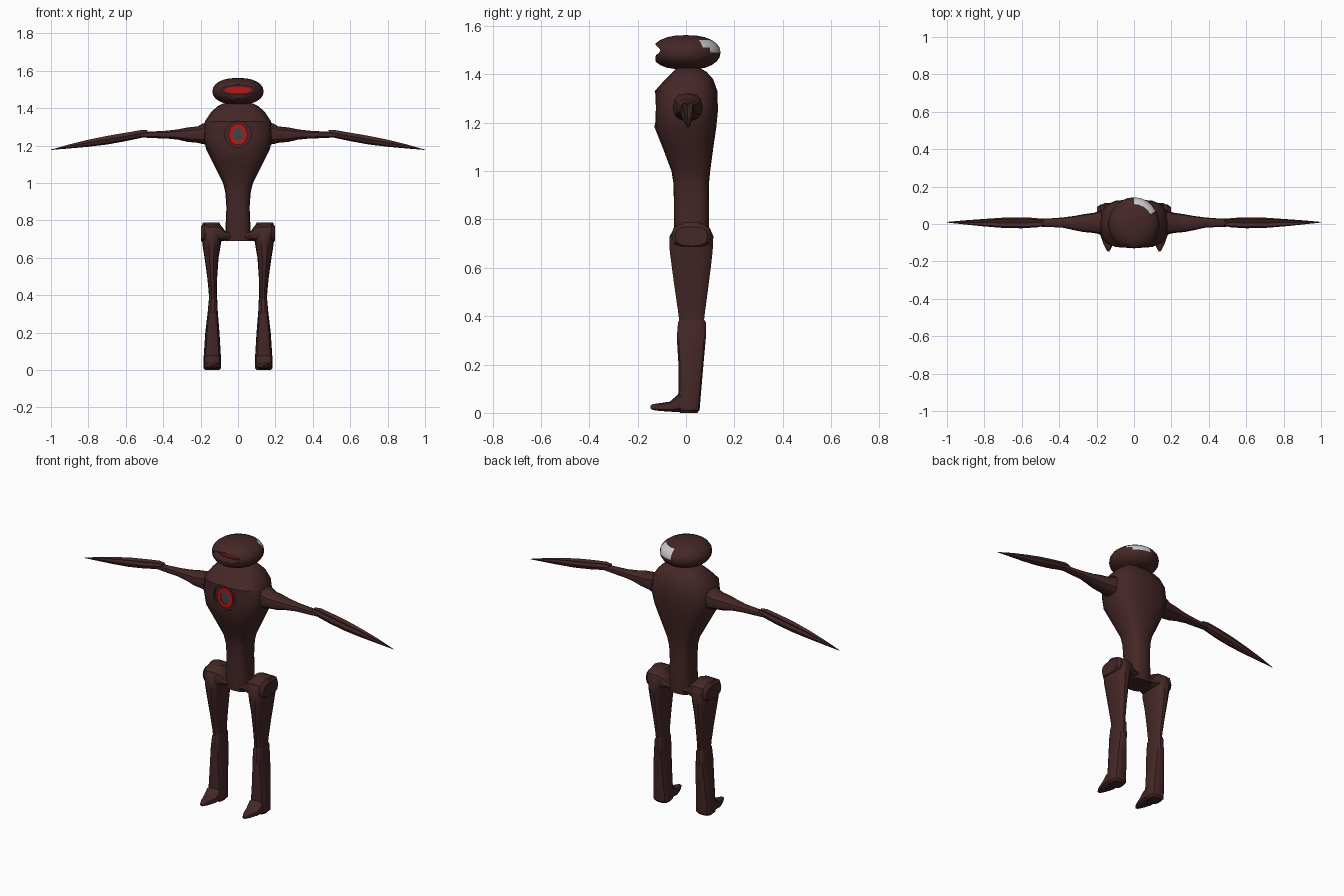
import bpy, bmesh, math


def material(name, rgb):
    m = bpy.data.materials.new(name)
    m.diffuse_color = (*rgb, 1)
    return m


HIDE = material("dark maroon", (0.06, 0.02, 0.02))
RED = material("bright red", (0.5, 0.008, 0.008))
GREY = material("dark grey", (0.06, 0.055, 0.055))
WHITE = material("pale grey", (0.6, 0.6, 0.6))


def finish(name, bm, mats, angle=32):
    bmesh.ops.recalc_face_normals(bm, faces=bm.faces)
    mesh = bpy.data.meshes.new(name)
    bm.to_mesh(mesh)
    bm.free()
    ob = bpy.data.objects.new(name, mesh)
    bpy.context.collection.objects.link(ob)
    for m in mats:
        mesh.materials.append(m)
    smooth(ob, angle)
    return ob


def smooth(ob, angle=32):
    bpy.ops.object.select_all(action='DESELECT')
    ob.select_set(True)
    bpy.context.view_layer.objects.active = ob
    bpy.ops.object.shade_smooth_by_angle(angle=math.radians(angle))


def power(v, e):
    return math.copysign(abs(v) ** e, v)


def loft(name, axis, rings, n=16, square=2.5, side=1, notch=0.0):
    """Skin rounded-box rings (t, u0, u1, v0, v1) along an axis; notch dents the +v side."""
    bm = bmesh.new()
    loops = []
    for t, u0, u1, v0, v1 in rings:
        loop = []
        for i in range(n):
            a = 2 * math.pi * i / n
            u = (u0 + u1) / 2 + (u1 - u0) / 2 * power(math.cos(a), 2 / square)
            v = (v0 + v1) / 2 + (v1 - v0) / 2 * power(math.sin(a), 2 / square)
            if notch and i == n // 4:
                v -= notch * (v1 - v0)
            p = {'x': (t, u, v), 'y': (u, t, v), 'z': (u, v, t)}[axis]
            loop.append(bm.verts.new((p[0] * side, p[1], p[2])))
        loops.append(loop)
    for a, b in zip(loops, loops[1:]):
        for i in range(n):
            j = (i + 1) % n
            bm.faces.new((a[i], a[j], b[j], b[i]))
    bm.faces.new(loops[0])
    bm.faces.new(loops[-1])
    return finish(name, bm, [HIDE])


def disc(name, mat, rx, rz, z, y0, y1, n=24, hole=0.0):
    """Elliptical plate facing the front, optionally a ring."""
    bm = bmesh.new()
    rows = []
    profile = [(1, y0), (1, y1)] + ([(hole, y1), (hole, y0)] if hole else [])
    for s, y in profile:
        rows.append([bm.verts.new((s * rx * math.cos(2 * math.pi * i / n), y,
                                   z + s * rz * math.sin(2 * math.pi * i / n))) for i in range(n)])
    pairs = list(zip(rows, rows[1:])) + ([(rows[-1], rows[0])] if hole else [])
    for a, b in pairs:
        for i in range(n):
            j = (i + 1) % n
            bm.faces.new((a[i], a[j], b[j], b[i]))
    if not hole:
        bm.faces.new(rows[0])
        bm.faces.new(rows[1])
    return finish(name, bm, [mat])


def carve(ob, cutter):
    mod = ob.modifiers.new("recess", 'BOOLEAN')
    mod.operation = 'DIFFERENCE'
    mod.solver = 'EXACT'
    mod.object = cutter
    bpy.ops.object.select_all(action='DESELECT')
    bpy.context.view_layer.objects.active = ob
    ob.select_set(True)
    bpy.ops.object.modifier_apply(modifier=mod.name)
    bpy.data.objects.remove(cutter)
    smooth(ob)


# Torso: broad flat chest tapering to a narrow waist
torso = loft("torso", 'z', [
    (0.69, -0.07, 0.07, -0.045, 0.09), (0.78, -0.066, 0.066, -0.05, 0.095),
    (0.87, -0.062, 0.062, -0.05, 0.095), (0.95, -0.068, 0.068, -0.052, 0.095),
    (1.00, -0.08, 0.08, -0.06, 0.10), (1.09, -0.125, 0.125, -0.094, 0.112),
    (1.18, -0.17, 0.17, -0.13, 0.125), (1.25, -0.188, 0.188, -0.13, 0.132),
    (1.33, -0.177, 0.177, -0.13, 0.13), (1.38, -0.143, 0.143, -0.085, 0.112),
    (1.41, -0.11, 0.11, -0.055, 0.085), (1.425, -0.08, 0.08, -0.04, 0.06)], 16, 2.9)
carve(torso, disc("chest_cutter", HIDE, 0.072, 0.072, 1.26, -0.2, -0.112, 12))
disc("chest_ring", RED, 0.05, 0.058, 1.26, -0.121, -0.11, 20, 0.6)
disc("chest_core", GREY, 0.032, 0.037, 1.26, -0.117, -0.11, 20)

# Head: flattened ellipsoid with a blunt face and a pale patch at the back
bm = bmesh.new()
bmesh.ops.create_uvsphere(bm, u_segments=24, v_segments=12, radius=1)
for v in bm.verts:
    x, y, z = v.co
    rim = max(math.hypot(x, y), 1e-6)
    k = rim ** 0.85 / rim
    v.co = (x * k * 0.137, max(y * k * 0.143, -0.126),
            1.49 + max(power(z, 0.95) * 0.072, -0.068))
for f in bm.faces:
    c = f.calc_center_median()
    f.material_index = int(0 < c.x < 0.1 and c.y > 0.07 and 1.49 < c.z < 1.541)
head = finish("head", bm, [HIDE, WHITE])
carve(head, disc("visor_cutter", HIDE, 0.088, 0.025, 1.497, -0.2, -0.07))
disc("visor", RED, 0.072, 0.018, 1.498, -0.078, -0.069)

for side, label in ((-1, "left"), (1, "right")):
    # Arm: flared shoulder socket, thin upper arm
    loft(label + "_upper_arm", 'x', [
        (0.15, -0.055, 0.068, 1.205, 1.325), (0.19, -0.053, 0.068, 1.208, 1.318),
        (0.215, -0.048, 0.06, 1.215, 1.303), (0.27, -0.043, 0.052, 1.22, 1.297),
        (0.32, -0.033, 0.043, 1.232, 1.287), (0.38, -0.02, 0.035, 1.238, 1.28),
        (0.45, -0.016, 0.03, 1.24, 1.276), (0.52, -0.014, 0.028, 1.244, 1.272)],
        12, 2.4, side)
    # Blade forearm: long grooved spike drooping to a point
    loft(label + "_blade", 'x', [
        (0.485, -0.01, 0.022, 1.255, 1.287), (0.52, -0.018, 0.032, 1.241, 1.29),
        (0.60, -0.023, 0.036, 1.224, 1.277), (0.70, -0.021, 0.034, 1.206, 1.26),
        (0.80, -0.013, 0.027, 1.194, 1.238), (0.90, -0.003, 0.02, 1.185, 1.211),
        (1.0, 0.008, 0.011, 1.177, 1.179)], 8, 2, side, 0.3)
    # Hip joint bar
    loft(label + "_hip", 'x', [
        (0.0, -0.04, 0.085, 0.69, 0.735), (0.07, -0.045, 0.09, 0.692, 0.745),
        (0.088, -0.055, 0.10, 0.688, 0.77), (0.11, -0.06, 0.105, 0.68, 0.785),
        (0.18, -0.06, 0.105, 0.68, 0.785), (0.197, -0.045, 0.09, 0.69, 0.77)],
        12, 2.8, side)
    # Thigh
    loft(label + "_thigh", 'z', [
        (0.37, 0.113, 0.154, -0.028, 0.074), (0.42, 0.113, 0.157, -0.034, 0.08),
        (0.50, 0.111, 0.165, -0.046, 0.091), (0.60, 0.104, 0.179, -0.06, 0.104),
        (0.67, 0.092, 0.19, -0.069, 0.112), (0.73, 0.085, 0.196, -0.07, 0.115),
        (0.765, 0.086, 0.196, -0.05, 0.10), (0.788, 0.10, 0.188, -0.01, 0.06)],
        14, 2.5, side)
    # Shin, widening toward the ankle
    loft(label + "_shin", 'z', [
        (0.0, 0.10, 0.175, -0.025, 0.047), (0.012, 0.09, 0.185, -0.032, 0.057),
        (0.05, 0.09, 0.185, -0.033, 0.06), (0.20, 0.099, 0.175, -0.032, 0.073),
        (0.31, 0.108, 0.162, -0.039, 0.083), (0.375, 0.111, 0.156, -0.034, 0.083),
        (0.392, 0.115, 0.152, -0.022, 0.07)], 14, 3.2, side)
    # Pointed toe
    loft(label + "_toe", 'y', [
        (0.02, 0.092, 0.183, 0.004, 0.085), (-0.03, 0.092, 0.183, 0.003, 0.08),
        (-0.065, 0.097, 0.178, 0.005, 0.047), (-0.11, 0.113, 0.162, 0.008, 0.04),
        (-0.138, 0.127, 0.148, 0.012, 0.036), (-0.147, 0.133, 0.142, 0.018, 0.03)],
        12, 2.8, side)
